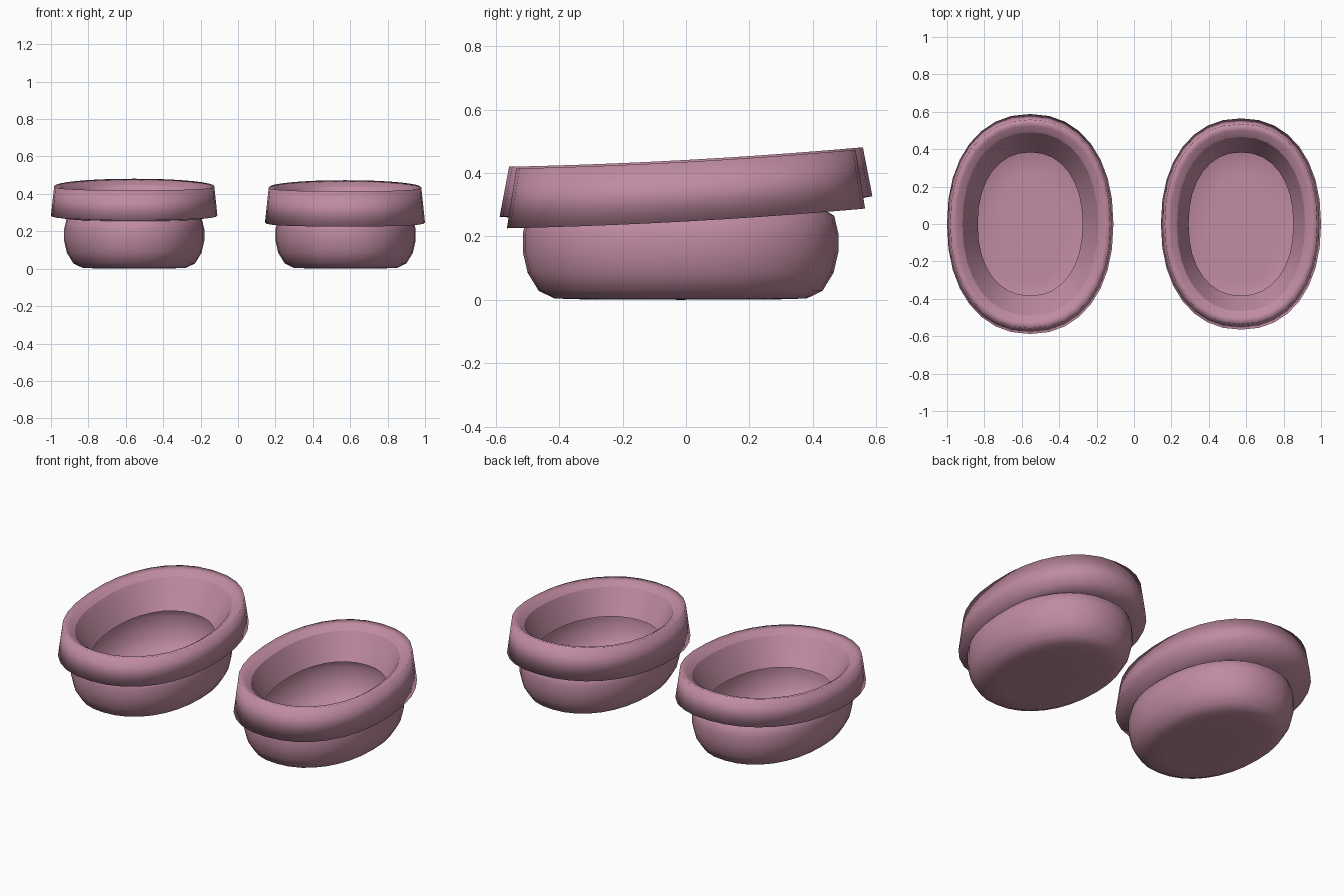
import bpy, bmesh, math

if "Cube" in bpy.data.objects:
    bpy.data.objects.remove(bpy.data.objects["Cube"])

SEG = 32
SQUARE = 2.2  # ovals are slightly fuller than an ellipse

pink = bpy.data.materials.new("dusty_pink")
pink.diffuse_color = (0.53, 0.26, 0.36, 1)
pink.use_nodes = True
pink.node_tree.nodes["Principled BSDF"].inputs["Base Color"].default_value = pink.diffuse_color


def tilt(y):
    """Height gained by the cuff towards the back."""
    return 0.024 + 0.055 * y + 0.03 * y * y


def full(t):
    return math.copysign(abs(t) ** (2 / SQUARE), t) if abs(t) > 1e-9 else 0.0


def oval(bm, cx, cy, rx, ry, z, tilted):
    ring = []
    for i in range(SEG):
        a = 2 * math.pi * i / SEG
        x, y = rx * full(math.cos(a)), ry * full(math.sin(a))
        ring.append(bm.verts.new((cx + x, cy + y, z + (tilt(y) if tilted else 0))))
    return ring


def loft(name, cx, cy, rings, cuff=False, sharp=()):
    """Skin a stack of ovals (rx, ry, z); a cuff is tilted and closes on itself."""
    bm = bmesh.new()
    loops = [oval(bm, cx, cy, rx, ry, z, cuff) for rx, ry, z in rings]
    pairs = list(zip(loops, loops[1:]))
    if cuff:
        pairs.append((loops[-1], loops[0]))
    for a, b in pairs:
        for i in range(SEG):
            j = (i + 1) % SEG
            bm.faces.new((a[i], a[j], b[j], b[i]))
    if not cuff:
        # bowl floor
        centre = bm.verts.new((cx, cy, 0))
        for i in range(SEG):
            bm.faces.new((centre, loops[0][(i + 1) % SEG], loops[0][i]))
    for f in bm.faces:
        f.smooth = True
    for k in sharp:
        for i in range(SEG):
            bm.edges.get((loops[k][i], loops[k][(i + 1) % SEG])).smooth = False
    mesh = bpy.data.meshes.new(name)
    bm.to_mesh(mesh)
    bm.free()
    mesh.materials.append(pink)
    obj = bpy.data.objects.new(name, mesh)
    bpy.context.collection.objects.link(obj)
    return obj


# Rounded bowl: inset from the widest oval, height
BOWL = [(0.20, 0.001), (0.10, 0.004), (0.05, 0.028), (0.015, 0.085), (0.0, 0.15),
        (0.0, 0.21), (0.013, 0.265), (0.05, 0.288)]


def cup(side, cx, body_x, base, top, low, high, inner):
    loft(side + "_bowl", body_x, -0.017,
         [(0.375 - d, 0.4975 - d, z) for d, z in BOWL])
    # Cuff: outer skirt, rolled top, inner wall down to the opening, underside
    mid = [(o + i) / 2 for o, i in zip(high, inner)]
    loft(side + "_cuff", cx, 0.0,
         [(*base, low), (*high, top), (*mid, top - 0.008),
          (*inner, top - 0.03), (0.28, 0.383, 0.238)],
         cuff=True, sharp=(3, 4))


cup("left", -0.555, -0.555, (0.445, 0.588), 0.417, 0.26, (0.428, 0.558), (0.362, 0.49))
cup("right", 0.572, 0.575, (0.428, 0.565), 0.411, 0.223, (0.408, 0.535), (0.342, 0.466))
